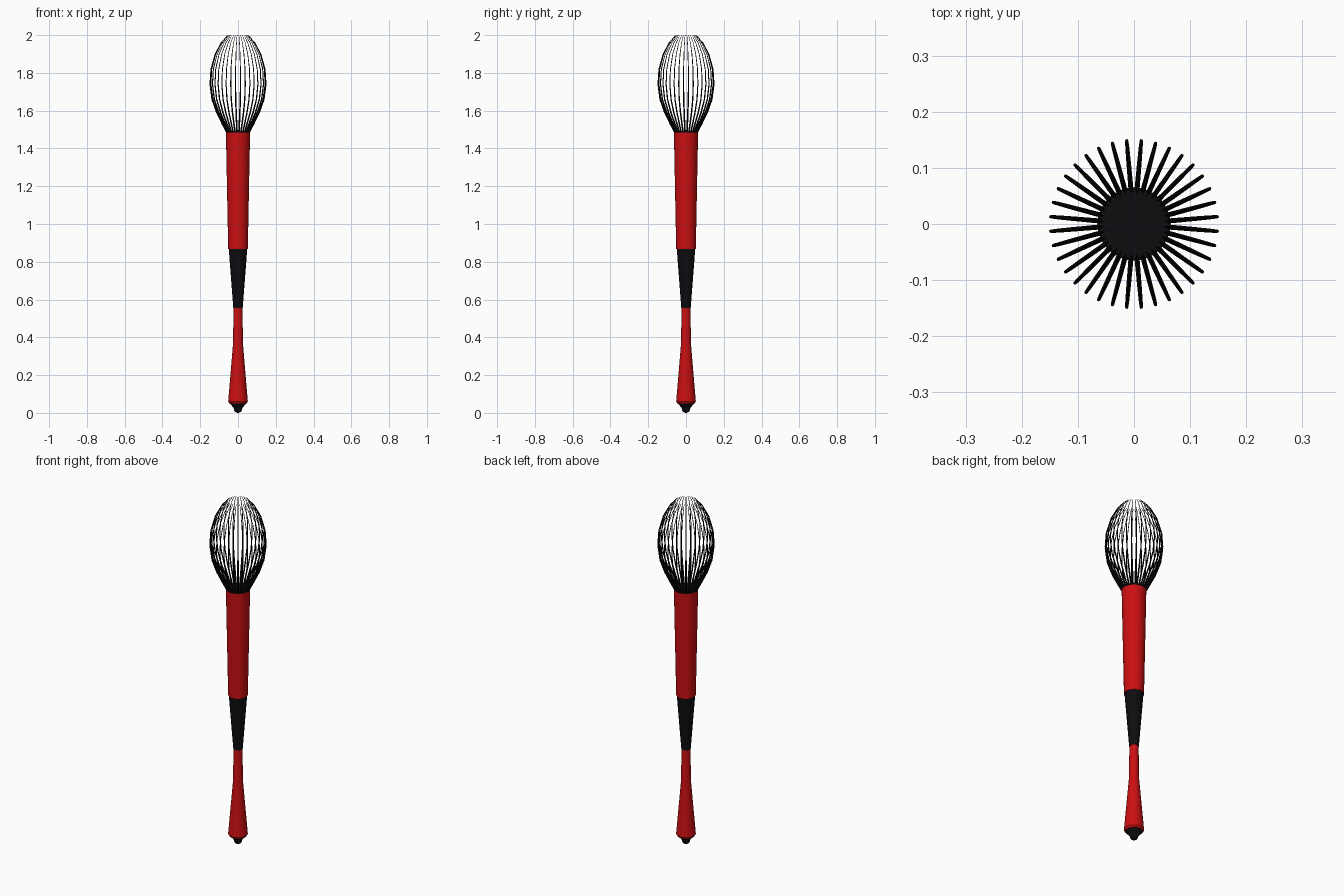
import bpy, bmesh, math
from mathutils import Vector

if "Cube" in bpy.data.objects:
    bpy.data.objects.remove(bpy.data.objects["Cube"])


def material(name, rgb):
    m = bpy.data.materials.new(name)
    m.diffuse_color = (*rgb, 1)
    m.use_nodes = True
    m.node_tree.nodes["Principled BSDF"].inputs["Base Color"].default_value = m.diffuse_color
    return m


RED = material("red", (0.6, 0.005, 0.006))
BLACK = material("black", (0.004, 0.004, 0.005))


def finish(bm, name, mat):
    bmesh.ops.recalc_face_normals(bm, faces=bm.faces)
    me = bpy.data.meshes.new(name)
    bm.to_mesh(me)
    bm.free()
    me.materials.append(mat)
    ob = bpy.data.objects.new(name, me)
    bpy.context.collection.objects.link(ob)
    bpy.ops.object.select_all(action='DESELECT')
    ob.select_set(True)
    bpy.context.view_layer.objects.active = ob
    bpy.ops.object.shade_smooth_by_angle(angle=math.radians(35))
    return ob


def turned(name, profile, mat, sides=32):
    """Solid of revolution from (radius, z) points, capped at both ends."""
    bm = bmesh.new()
    rings = [[bm.verts.new((r * math.cos(2 * math.pi * i / sides),
                            r * math.sin(2 * math.pi * i / sides), z))
              for i in range(sides)] for r, z in profile]
    for a, b in zip(rings, rings[1:]):
        for i in range(sides):
            j = (i + 1) % sides
            bm.faces.new((a[i], a[j], b[j], b[i]))
    bm.faces.new(rings[0])
    bm.faces.new(rings[-1])
    return finish(bm, name, mat)


# Handle sections
knob = [(0.022 * math.cos(math.radians(a)), 0.022 + 0.022 * math.sin(math.radians(a)))
        for a in range(-85, 1, 17)]
turned("end_knob", knob + [(0.026, 0.03), (0.048, 0.055)], BLACK)
turned("lower_handle", [(0.046, 0.05), (0.052, 0.06), (0.026, 0.37), (0.024, 0.56)], RED)
turned("grip_taper", [(0.025, 0.555), (0.049, 0.87)], BLACK)
turned("upper_handle", [(0.052, 0.868), (0.064, 1.485)], RED)
turned("head_cap", [(0.064, 1.485), (0.065, 1.492)], BLACK)

# Tines: bowed tapering rods around the head: (radius, z, thickness)
tine = [(0.060, 1.485, 0.0045), (0.083, 1.53, 0.0043), (0.113, 1.59, 0.004),
        (0.138, 1.66, 0.0035), (0.149, 1.74, 0.003), (0.144, 1.82, 0.0025),
        (0.122, 1.90, 0.002), (0.090, 1.96, 0.0016), (0.055, 2.0, 0.0012)]
bm = bmesh.new()
COUNT, SEG = 36, 6
for k in range(COUNT):
    a = 2 * math.pi * (k + 0.5) / COUNT
    out, side = Vector((math.cos(a), math.sin(a), 0)), Vector((-math.sin(a), math.cos(a), 0))
    rings = []
    for n, (r, z, t) in enumerate(tine):
        p, q = tine[max(n - 1, 0)], tine[min(n + 1, len(tine) - 1)]
        along = (out * (q[0] - p[0]) + Vector((0, 0, q[1] - p[1]))).normalized()
        norm = side.cross(along)
        c = out * r + Vector((0, 0, z))
        ring = []
        for s in range(SEG):
            u = 2 * math.pi * s / SEG
            v = c + side * (t * math.cos(u)) + norm * (t * math.sin(u))
            v.z = min(v.z, 2.0)
            ring.append(bm.verts.new(v))
        rings.append(ring)
    for ra, rb in zip(rings, rings[1:]):
        for s in range(SEG):
            e = (s + 1) % SEG
            bm.faces.new((ra[s], ra[e], rb[e], rb[s]))
    bm.faces.new(rings[0])
    bm.faces.new(rings[-1])
finish(bm, "head_tines", BLACK)
